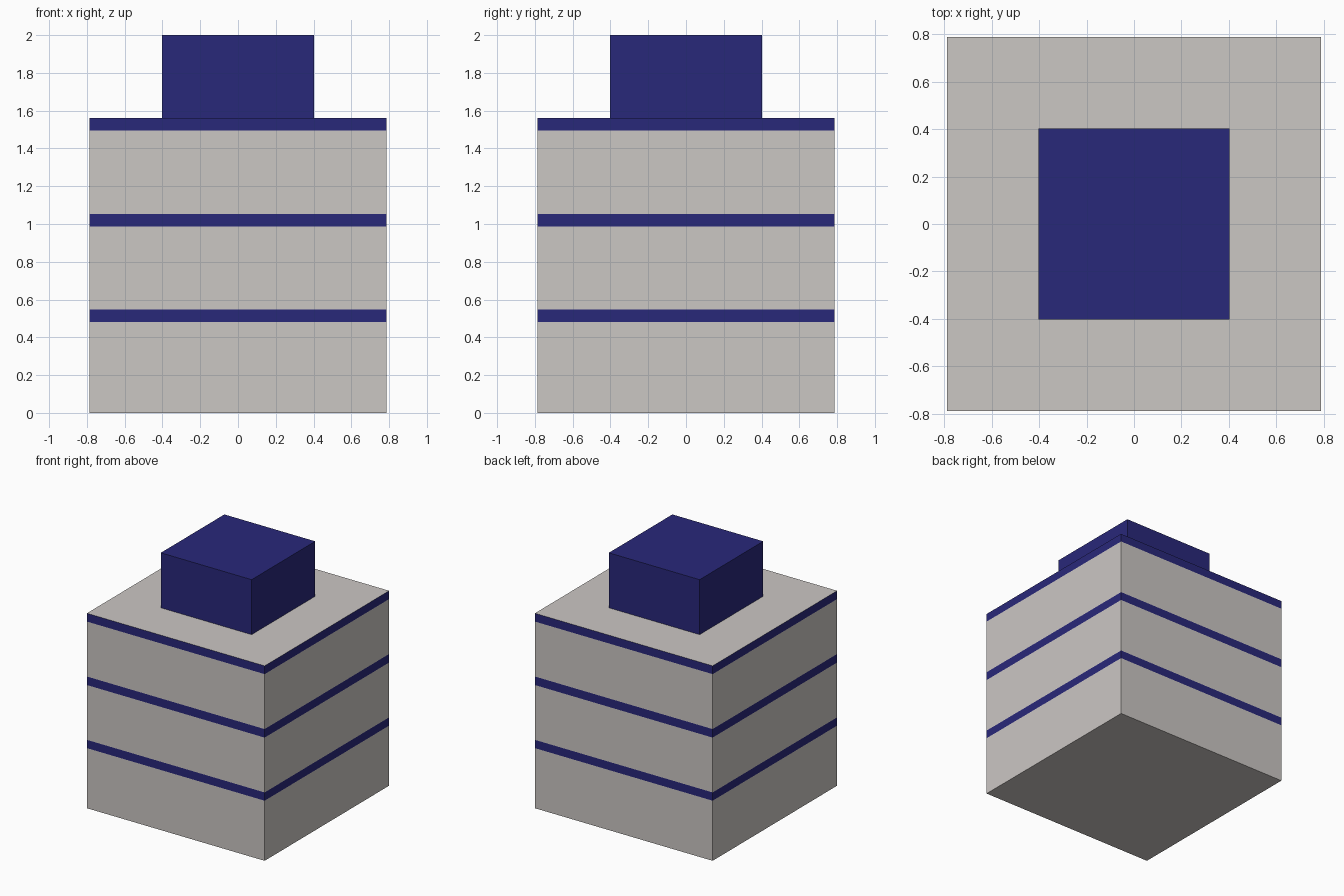
import bpy, bmesh
from mathutils import Matrix

if "Cube" in bpy.data.objects:
    bpy.data.objects.remove(bpy.data.objects["Cube"])

HALF, TOP = 0.787, 1.56
CAP_HALF, HEIGHT = 0.402, 2.0
BANDS = [(0.481, 0.547), (0.986, 1.054), (1.494, TOP)]


def material(name, rgb):
    mat = bpy.data.materials.new(name)
    mat.diffuse_color = (*rgb, 1.0)
    mat.use_nodes = True
    mat.node_tree.nodes["Principled BSDF"].inputs["Base Color"].default_value = mat.diffuse_color
    return mat


def box_bmesh(half, z0, z1):
    bm = bmesh.new()
    size = Matrix.Diagonal((2 * half, 2 * half, z1 - z0, 1))
    bmesh.ops.create_cube(bm, size=1, matrix=Matrix.Translation((0, 0, (z0 + z1) / 2)) @ size)
    return bm


def finish(name, bm, mats):
    mesh = bpy.data.meshes.new(name)
    bm.to_mesh(mesh)
    bm.free()
    for mat in mats:
        mesh.materials.append(mat)
    obj = bpy.data.objects.new(name, mesh)
    bpy.context.collection.objects.link(obj)
    return obj


grey = material("warm_grey", (0.60, 0.57, 0.55))
navy = material("navy", (0.022, 0.021, 0.195))

# Main block: side walls sliced at the stripe edges, stripes painted navy
bm = box_bmesh(HALF, 0, TOP)
for z in (z for band in BANDS for z in band if z < TOP):
    bmesh.ops.bisect_plane(bm, geom=bm.verts[:] + bm.edges[:] + bm.faces[:],
                           plane_co=(0, 0, z), plane_no=(0, 0, 1))
bm.normal_update()
for face in bm.faces:
    z = face.calc_center_median().z
    if abs(face.normal.z) < 0.5 and any(lo < z < hi for lo, hi in BANDS):
        face.material_index = 1
finish("striped_block", bm, [grey, navy])

# Smaller block standing on the roof
finish("roof_block", box_bmesh(CAP_HALF, TOP, HEIGHT), [navy])
